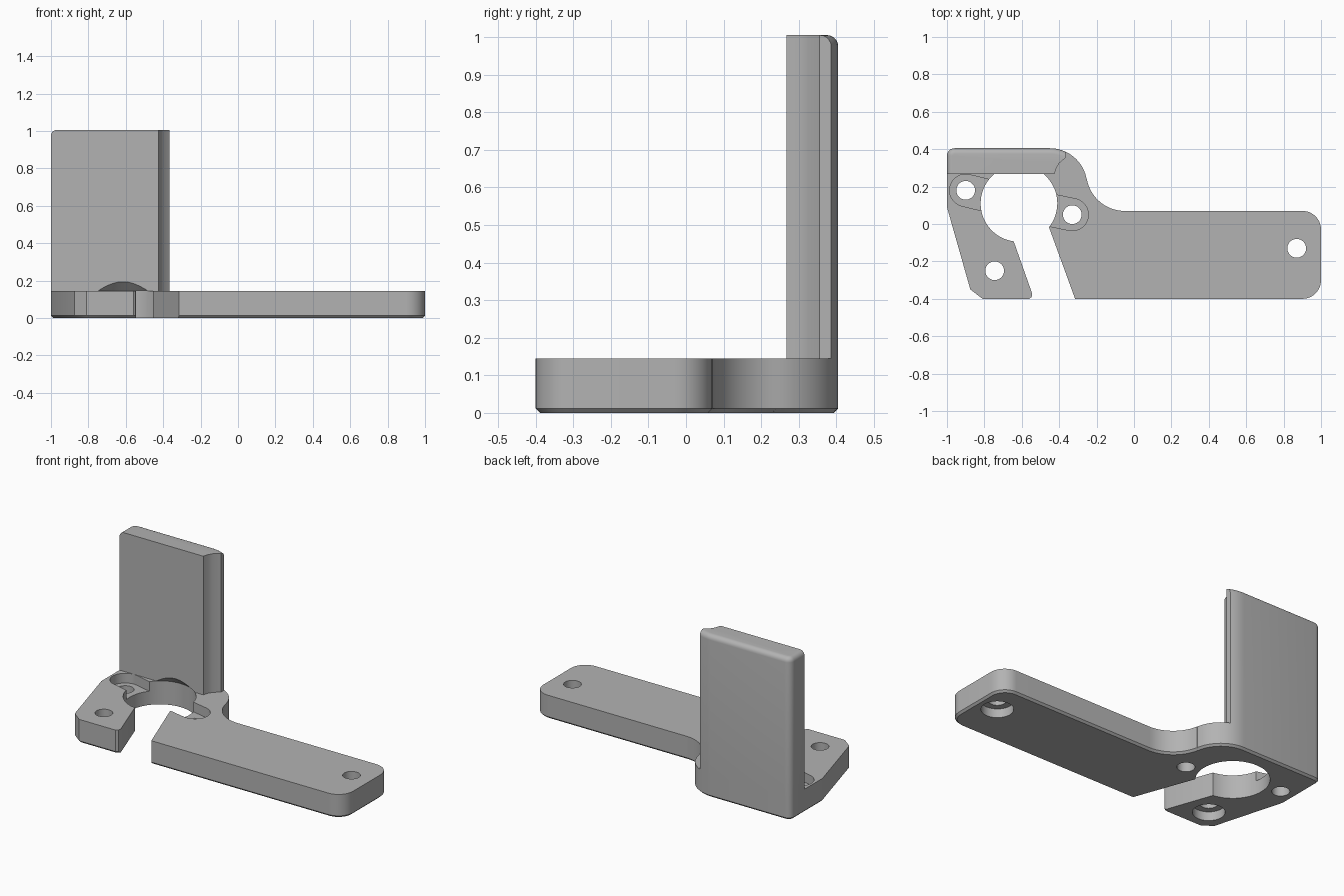
import bpy, bmesh
from math import sin, cos, pi, radians, atan2

if "Cube" in bpy.data.objects:
    bpy.data.objects.remove(bpy.data.objects["Cube"], do_unlink=True)

grey = bpy.data.materials.new("plain grey")
grey.use_nodes = True
grey.diffuse_color = (0.45, 0.45, 0.45, 1)
grey.node_tree.nodes["Principled BSDF"].inputs["Base Color"].default_value = (0.45, 0.45, 0.45, 1)

THICK, HEIGHT = 0.145, 1.005
RING = (-0.615, 0.11)
RING_R = 0.205


def arc(cx, cy, r, a0, a1, n=12):
    return [(cx + r * cos(radians(a0 + (a1 - a0) * i / n)),
             cy + r * sin(radians(a0 + (a1 - a0) * i / n))) for i in range(n + 1)]


def prism(name, pts, z0, z1, rule=None, size=0.0, segments=1):
    """Extrude an outline; bevel the edges whose midpoint passes the rule."""
    bm = bmesh.new()
    face = bm.faces.new([bm.verts.new((x, y, z0)) for x, y in pts])
    up = bmesh.ops.extrude_face_region(bm, geom=[face])["geom"]
    for v in up:
        if isinstance(v, bmesh.types.BMVert):
            v.co.z = z1
    bmesh.ops.recalc_face_normals(bm, faces=bm.faces)
    if rule:
        edges = [e for e in bm.edges if rule((e.verts[0].co + e.verts[1].co) / 2)]
        bmesh.ops.bevel(bm, geom=edges, offset=size, segments=segments,
                        profile=0.5, affect='EDGES', clamp_overlap=False)
    return finish(name, bm)


def finish(name, bm):
    bmesh.ops.recalc_face_normals(bm, faces=bm.faces)
    mesh = bpy.data.meshes.new(name)
    bm.to_mesh(mesh)
    bm.free()
    mesh.materials.append(grey)
    ob = bpy.data.objects.new(name, mesh)
    bpy.context.collection.objects.link(ob)
    return ob


def combine(target, tool, operation):
    mod = target.modifiers.new("combine", 'BOOLEAN')
    mod.operation, mod.object, mod.solver = operation, tool, 'EXACT'
    bpy.context.view_layer.objects.active = target
    bpy.ops.object.modifier_apply(modifier=mod.name)
    bpy.data.objects.remove(tool, do_unlink=True)


def cut_round(target, x, y, r, z0, z1):
    combine(target, prism("cutter", arc(x, y, r, 0, 352.5, 47), z0, z1), 'DIFFERENCE')


# Outline pieces shared by the plate and the upright
back_left = arc(-0.96, 0.365, 0.04, 90, 180, 6)
shoulder = arc(-0.45, 0.205, 0.2, 10, 90, 16)

# Base plate with a slanted slot opening into the ring
outline = [(-0.49, 0.08), (-0.315, -0.4)]
outline += arc(0.9, -0.3, 0.1, -90, 0) + arc(0.9, -0.03, 0.1, 0, 90)
outline += arc(-0.05, 0.275, 0.205, 270, 190, 16)
outline += shoulder + back_left
outline += [(-1, 0.09), (-0.875, -0.35), (-0.81, -0.4)]
outline += [(-0.56, -0.4), (-0.547, -0.39), (-0.545, -0.37), (-0.676, 0)]
bracket = prism("bracket", outline, 0, THICK,
                lambda m: m.z < 0.001 and not (-0.7 < m.x < -0.35 and -0.386 < m.y < 0.1),
                0.012)

# Screw pockets on both sides of the ring, open towards it
for x, y in [(-0.9, 0.18), (-0.33, 0.05)]:
    turn = atan2(RING[1] - y, RING[0] - x)
    pocket = arc(x, y, 0.086, turn * 180 / pi + 90, turn * 180 / pi + 270, 20)
    dx, dy = 0.22 * cos(turn), 0.22 * sin(turn)
    pocket += [(pocket[-1][0] + dx, pocket[-1][1] + dy), (pocket[0][0] + dx, pocket[0][1] + dy)]
    combine(bracket, prism("cutter", pocket, 0.085, 0.3), 'DIFFERENCE')
    cut_round(bracket, x, y, 0.05, -0.1, 0.3)

# Mounting holes, counterbored from below
for x, y in [(-0.745, -0.25), (0.87, -0.13)]:
    cut_round(bracket, x, y, 0.05, -0.1, 0.3)
    cut_round(bracket, x, y, 0.09, -0.1, 0.055)

# Upright wall with rounded back and side top edges
wall = [p for p in shoulder if p[0] < -0.36] + back_left
wall += [(-1, 0.267), (-0.425, 0.267), (-0.415, 0.3), (-0.4, 0.325), (-0.365, 0.355)]
upright = prism("upright", wall, THICK - 0.03, HEIGHT,
                lambda m: m.z > HEIGHT - 0.001 and m.y > 0.27
                and not (m.x > -0.425 and m.y < 0.372), 0.03, 5)
combine(bracket, upright, 'UNION')

# Ring bore with a conical top that bites into the upright
bore = bmesh.new()
low, mid = [[bore.verts.new((x, y, z)) for x, y in arc(*RING, RING_R, 0, 354.375, 63)]
            for z in (-0.1, THICK + 0.001)]
tip = bore.verts.new((*RING, THICK + RING_R))
bore.faces.new(low)
for i in range(64):
    j = (i + 1) % 64
    bore.faces.new((low[i], low[j], mid[j], mid[i]))
    bore.faces.new((mid[i], mid[j], tip))
combine(bracket, finish("cutter", bore), 'DIFFERENCE')

# Smooth the curved walls, keep edges crisp
bpy.ops.object.select_all(action='DESELECT')
bracket.select_set(True)
bpy.context.view_layer.objects.active = bracket
bpy.ops.object.shade_smooth_by_angle(angle=radians(30))
